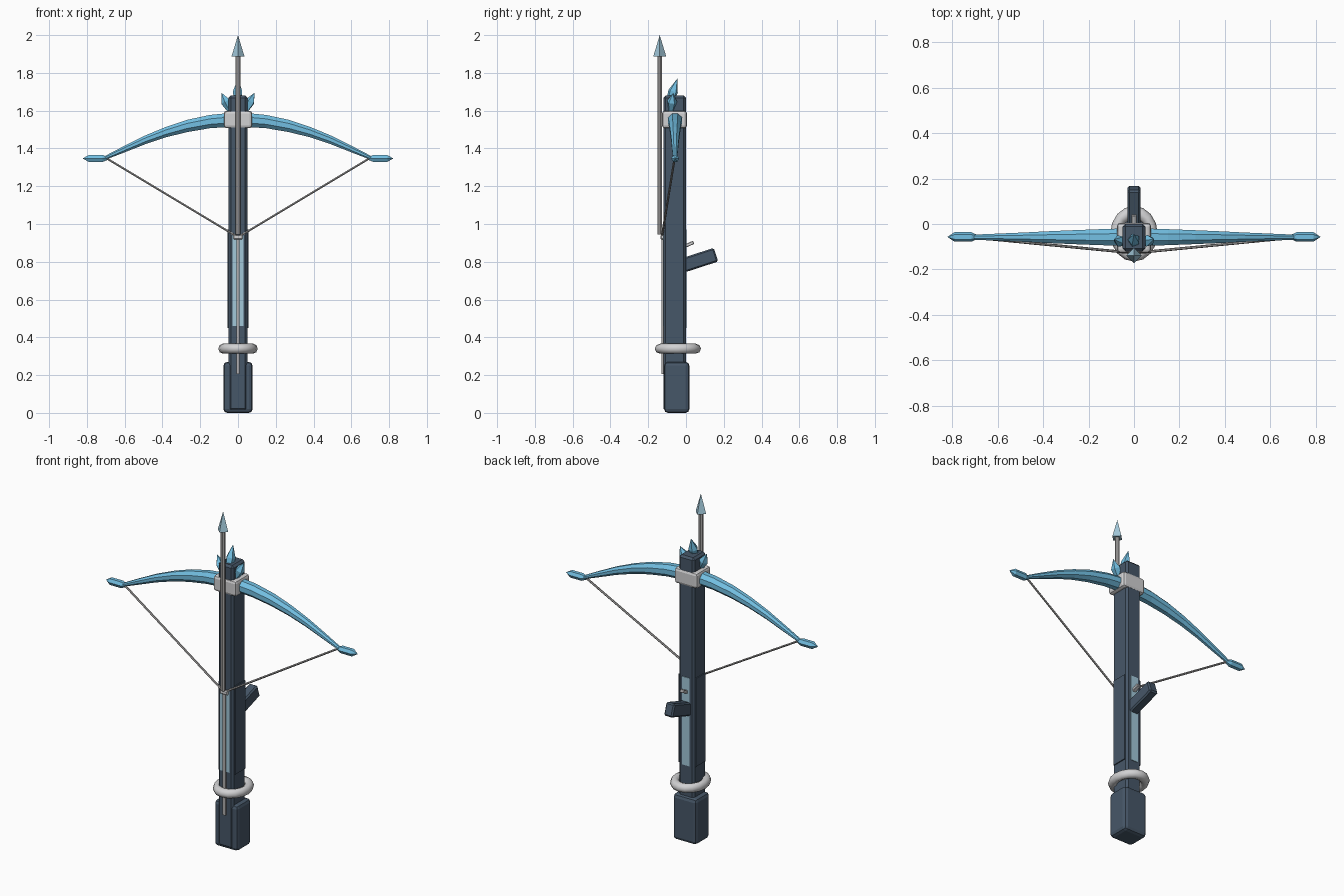
import bpy, bmesh, math
from mathutils import Vector

if "Cube" in bpy.data.objects:
    bpy.data.objects.remove(bpy.data.objects["Cube"])


def mat(name, rgb):
    m = bpy.data.materials.new(name)
    m.diffuse_color = (*rgb, 1)
    m.use_nodes = True
    m.node_tree.nodes["Principled BSDF"].inputs["Base Color"].default_value = m.diffuse_color
    return m


SLATE = mat("dark slate", (0.062, 0.095, 0.138))
BLUE = mat("ice blue", (0.17, 0.52, 0.76))
PALE = mat("pale steel blue", (0.36, 0.58, 0.70))
SILVER = mat("light grey", (0.64, 0.64, 0.65))
GREY = mat("mid grey", (0.44, 0.43, 0.425))


def finish(name, bm, material):
    bmesh.ops.recalc_face_normals(bm, faces=bm.faces[:])
    me = bpy.data.meshes.new(name)
    bm.to_mesh(me)
    bm.free()
    me.materials.append(material)
    ob = bpy.data.objects.new(name, me)
    bpy.context.collection.objects.link(ob)
    return ob


def box(name, lo, hi, material, bevel=0.0, segments=1):
    bm = bmesh.new()
    bmesh.ops.create_cube(bm, size=1)
    for v in bm.verts:
        v.co = [a + (b - a) * (c + 0.5) for a, b, c in zip(lo, hi, v.co)]
    if bevel:
        bmesh.ops.bevel(bm, geom=bm.edges[:], offset=bevel, segments=segments,
                        profile=0.5, affect='EDGES')
    return finish(name, bm, material)


def skin(bm, loops):
    for p, q in zip(loops, loops[1:]):
        n = max(len(p), len(q))
        for i in range(n):
            j = (i + 1) % n
            vs = [p[i % len(p)], p[j % len(p)], q[j % len(q)], q[i % len(q)]]
            bm.faces.new(list(dict.fromkeys(vs)))
    for l in (loops[0], loops[-1]):
        if len(l) > 2:
            bm.faces.new(l)


def spindle(name, a, b, rings, sides, material, turn=0.0):
    """Faceted rod from a to b; rings are (fraction, radius), radius 0 makes a point."""
    a, b = Vector(a), Vector(b)
    q = (b - a).to_track_quat('Z', 'Y')
    bm = bmesh.new()
    loops = []
    for t, r in rings:
        n = sides if r else 1
        loops.append([bm.verts.new(a.lerp(b, t) + q @ Vector(
            (r * math.cos(turn + i * math.tau / sides),
             r * math.sin(turn + i * math.tau / sides), 0))) for i in range(n)])
    skin(bm, loops)
    return finish(name, bm, material)


# Stock, butt and side plates
box("stock", (-0.05, -0.12, 0.01), (0.05, 0, 1.68), SLATE, 0.012)
box("butt", (-0.077, -0.116, 0), (0.077, 0.018, 0.27), SLATE, 0.02, 2)
for s, side in ((-1, "left"), (1, "right")):
    xs = sorted((s * 0.045, s * 0.056))
    box(side + "_side_plate", (xs[0], -0.104, 0.45), (xs[1], -0.012, 0.97), SLATE)

# Pale inlays on the front and back of the stock
box("front_inlay", (-0.03, -0.123, 0.46), (0.03, -0.117, 0.94), PALE)
box("back_inlay", (-0.024, -0.003, 0.45), (0.024, 0.003, 0.97), PALE)

# Bow bracket, bolt rail and string catch
box("bow_bracket", (-0.075, -0.127, 1.507), (0.075, 0.005, 1.599), SILVER, 0.015, 2)
box("bolt_rail", (-0.009, -0.131, 0.205), (0.009, -0.11, 0.94), GREY)
box("string_catch", (-0.025, -0.135, 0.918), (0.025, -0.115, 0.942), SILVER, 0.004)

# Ring around the lower stock
bpy.ops.mesh.primitive_torus_add(major_segments=16, minor_segments=8,
                                 major_radius=0.092, minor_radius=0.028,
                                 location=(0, -0.043, 0.34))
ring = bpy.context.object
ring.name = "stock_ring"
ring.scale = (0.87, 1.02, 0.95)
ring.data.materials.append(SILVER)
bpy.ops.object.shade_smooth()

# Grip and trigger, tilted up behind the stock
grip = box("grip", (-0.028, -0.03, -0.038), (0.028, 0.167, 0.038), SLATE, 0.008)
grip.location = (0, 0, 0.786)
grip.rotation_euler.x = math.radians(18)
trigger = box("trigger", (-0.012, -0.02, -0.009), (0.012, 0.044, 0.009), SILVER, 0.003)
trigger.location = (0, 0, 0.885)
trigger.rotation_euler.x = math.radians(24)

# Bow limbs, limb tips, string and side crystals, one of each per side
LIMB = [(0.03, 1.552, 0.042, 0.040), (0.15, 1.542, 0.038, 0.038),
        (0.27, 1.519, 0.033, 0.035), (0.38, 1.487, 0.028, 0.030),
        (0.49, 1.446, 0.022, 0.025), (0.60, 1.397, 0.017, 0.019),
        (0.71, 1.347, 0.012, 0.011)]
for s, side in ((-1, "left"), (1, "right")):
    bm = bmesh.new()
    loops = []
    for x, z, ry, rz in LIMB:
        loops.append([bm.verts.new((s * x, -0.058 + ry * math.cos(a), z + rz * math.sin(a)))
                      for a in ((k + 0.5) * math.tau / 8 for k in range(8))])
    skin(bm, loops)
    finish(side + "_limb", bm, BLUE)
    spindle(side + "_limb_tip", (s * 0.69, -0.057, 1.347), (s * 0.822, -0.057, 1.347),
            [(0, 0.009), (0.2, 0.021), (0.76, 0.021), (1, 0)], 6, BLUE)
    spindle(side + "_string", (s * 0.70, -0.06, 1.35), (0, -0.128, 0.93),
            [(0, 0.006), (1, 0.006)], 6, GREY)
    spindle(side + "_crystal", (s * 0.04, -0.080, 1.60), (s * 0.088, -0.068, 1.695),
            [(0, 0.016), (0.5, 0.027), (1, 0)], 5, BLUE)

# Centre crystal rising from the top
spindle("top_crystal", (0, -0.095, 1.62), (0, -0.046, 1.77),
        [(0, 0.018), (0.55, 0.027), (1, 0)], 5, BLUE)

# Bolt
spindle("bolt_shaft", (0, -0.139, 0.945), (0, -0.139, 1.9),
        [(0, 0.0135), (1, 0.0135)], 8, GREY, math.pi / 8)
spindle("bolt_head", (0, -0.139, 1.888), (0, -0.139, 2.0),
        [(0, 0.034), (1, 0)], 4, PALE)
